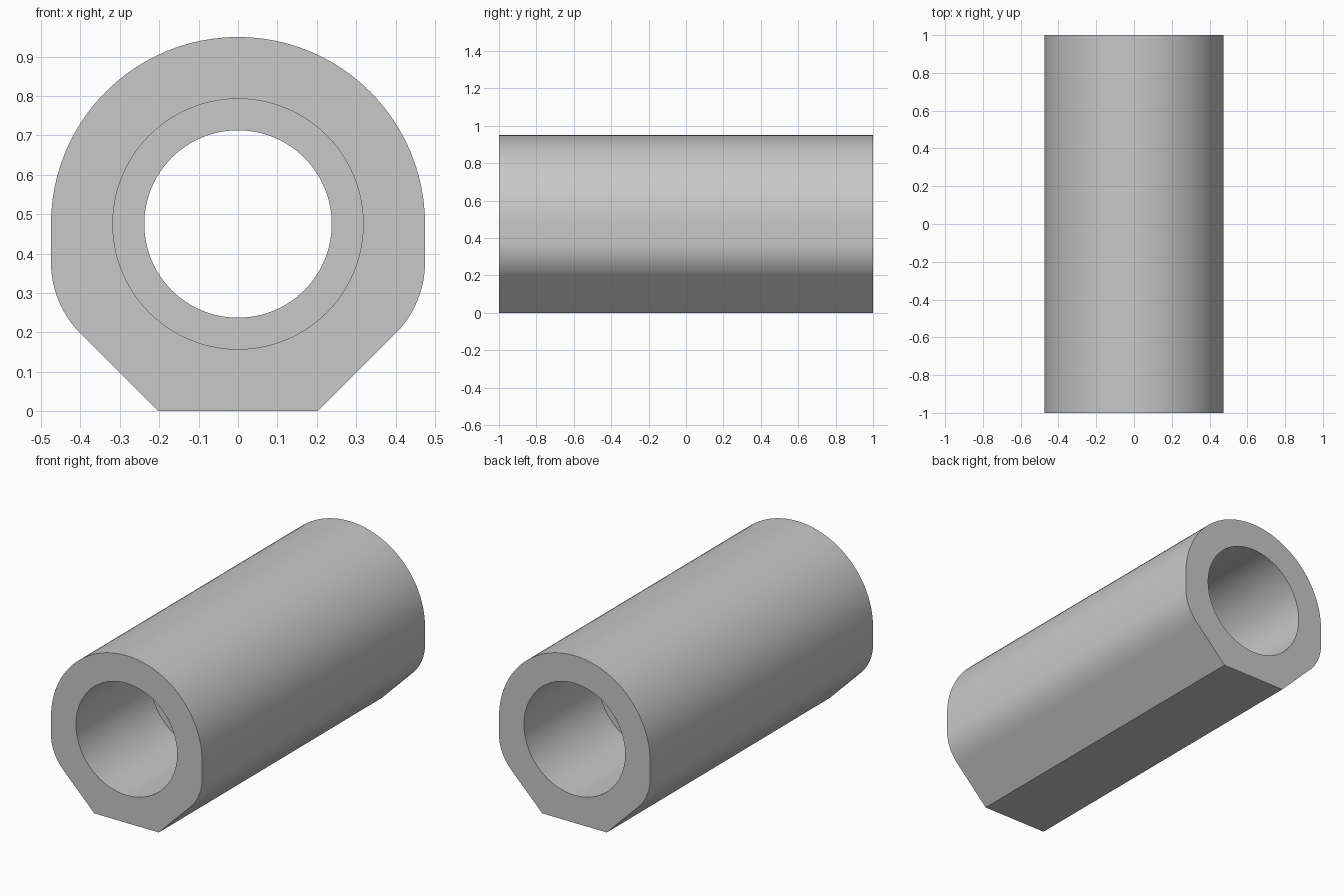
import bpy, bmesh
from math import cos, sin, pi, radians

if "Cube" in bpy.data.objects:
    bpy.data.objects.remove(bpy.data.objects["Cube"], do_unlink=True)

R = 0.475              # outer radius and axis height
WIDE, NARROW = 0.318, 0.238
STEP = 1 / 3           # half length of the narrow bore
FOOT, FILLET = 0.203, 0.256
SEG = 96

grey = bpy.data.materials.new("plain grey")
grey.use_nodes = True
colour = (0.58, 0.58, 0.58, 1)
grey.diffuse_color = colour
grey.node_tree.nodes["Principled BSDF"].inputs["Base Color"].default_value = colour


def arc(cx, cz, r, start, end, count):
    angles = [radians(start + (end - start) * i / count) for i in range(count + 1)]
    return [(cx + r * cos(a), cz + r * sin(a)) for a in angles]


# Housing outline: round top, short straight sides, rounded shoulders, flat foot
fillet_z = 0.378
right = arc(R - FILLET, fillet_z, FILLET, -45, 0, 12)
left = [(-x, z) for x, z in reversed(right)]
outline = [(FOOT, 0)] + right + arc(0, R, R, 0, 180, SEG // 2) + left + [(-FOOT, 0)]
circle = arc(0, R, 1, 0, 360, SEG)[:-1]

bm = bmesh.new()


def ring(points, y):
    return [bm.verts.new((x, y, z)) for x, z in points]


def bore_ring(r, y):
    return ring([(x * r, R + (z - R) * r) for x, z in circle], y)


def wall(a, b):
    for i in range(len(a)):
        j = (i + 1) % len(a)
        bm.faces.new((a[i], a[j], b[j], b[i]))


def end_face(outer, inner, direction):
    edges = [bm.edges.get((loop[i - 1], loop[i]))
             for loop in (outer, inner) for i in range(len(loop))]
    bmesh.ops.triangle_fill(bm, use_beauty=True, use_dissolve=False,
                            edges=edges, normal=(0, direction, 0))


# Outer wall
front, back = ring(outline, -1), ring(outline, 1)
wall(front, back)

# Stepped bore: wide at both ends, narrow in the middle
bore = [bore_ring(r, y) for r, y in ((WIDE, -1), (WIDE, -STEP), (NARROW, -STEP),
                                     (NARROW, STEP), (WIDE, STEP), (WIDE, 1))]
for a, b in zip(bore, bore[1:]):
    wall(a, b)

# Flat ends
end_face(front, bore[0], -1)
end_face(back, bore[-1], 1)
bmesh.ops.recalc_face_normals(bm, faces=bm.faces)

mesh = bpy.data.meshes.new("bearing_housing")
bm.to_mesh(mesh)
bm.free()
mesh.materials.append(grey)
housing = bpy.data.objects.new("bearing_housing", mesh)
bpy.context.collection.objects.link(housing)

bpy.ops.object.select_all(action="DESELECT")
housing.select_set(True)
bpy.context.view_layer.objects.active = housing
bpy.ops.object.shade_smooth_by_angle(angle=radians(30))
